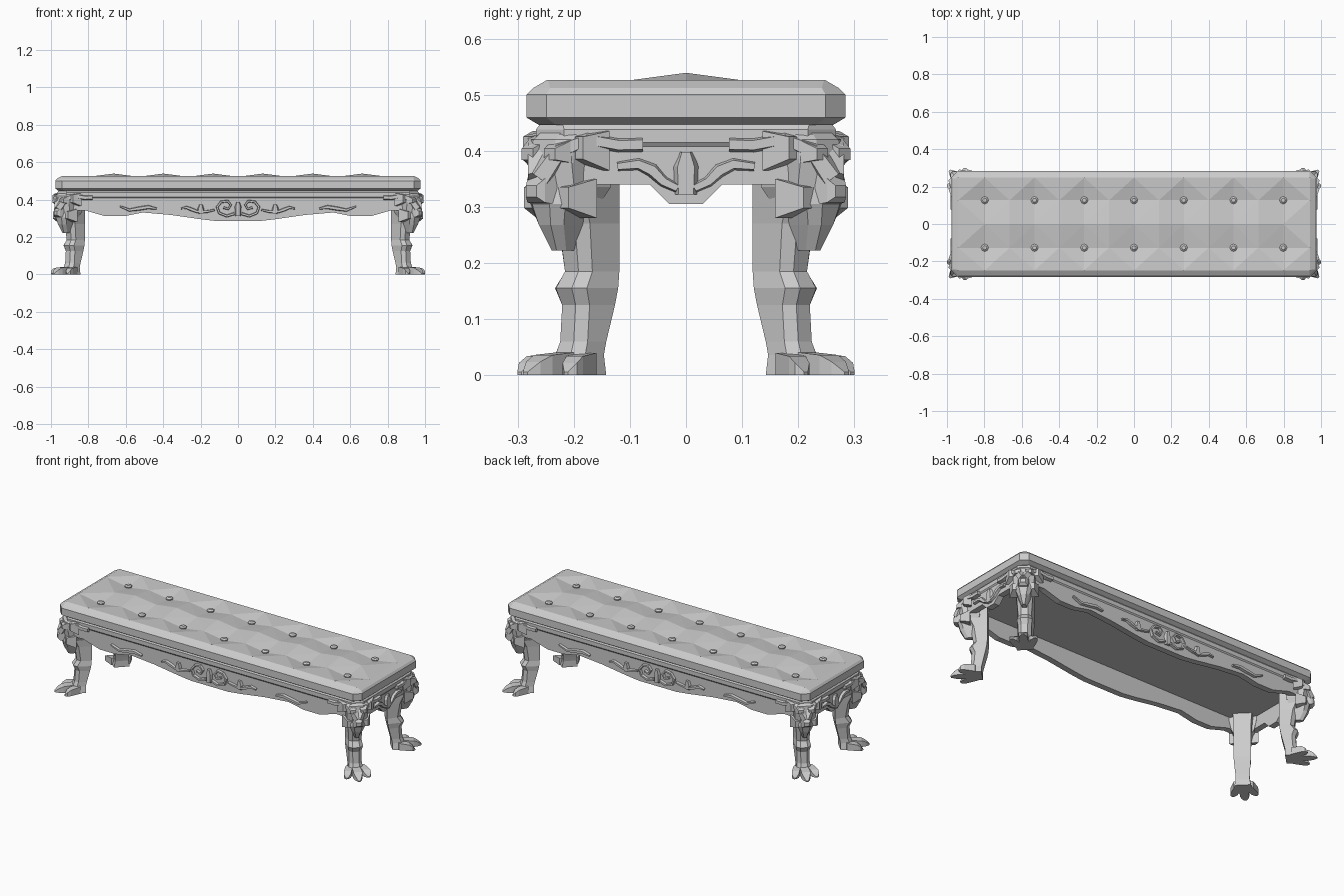
import bpy, bmesh, math
from mathutils import Vector

cube = bpy.data.objects.get("Cube")
if cube:
    bpy.data.objects.remove(cube, do_unlink=True)

grey = bpy.data.materials.new("plain_grey")
grey.use_nodes = True
grey.diffuse_color = (0.6, 0.6, 0.6, 1)
grey.node_tree.nodes["Principled BSDF"].inputs["Base Color"].default_value = (0.6, 0.6, 0.6, 1)

HALF_X, HALF_Y = 0.962, 0.262     # outer faces of the apron
OFFSET = 0.70                     # x of a corner point minus its y
SIGNS = (-1, 1)


def finish(name, bm):
    bmesh.ops.recalc_face_normals(bm, faces=bm.faces)
    mesh = bpy.data.meshes.new(name)
    bm.to_mesh(mesh)
    bm.free()
    mesh.materials.append(grey)
    obj = bpy.data.objects.new(name, mesh)
    bpy.context.collection.objects.link(obj)
    return obj


def add_loft(bm, rings, cap_end=True):
    rows = [[bm.verts.new(p) for p in ring] for ring in rings]
    n = len(rows[0])
    for a, b in zip(rows, rows[1:]):
        for i in range(n):
            j = (i + 1) % n
            bm.faces.new((a[i], a[j], b[j], b[i]))
    bm.faces.new(rows[0][::-1])
    if cap_end:
        bm.faces.new(rows[-1])


def chamfered_rect(hx, hy, c, z):
    quarter = [(hx, hy - c), (hx - c, hy)]
    pts = quarter + [(-x, y) for x, y in quarter[::-1]]
    return [(x, y, z) for x, y in pts + [(-x, -y) for x, y in pts]]


# Cushion sides and the moulding beneath
bm = bmesh.new()
add_loft(bm, [chamfered_rect(*r) for r in (
    (0.958, 0.262, 0.03, 0.446), (0.977, 0.284, 0.035, 0.459),
    (0.977, 0.284, 0.035, 0.500), (0.968, 0.272, 0.03, 0.512),
    (0.94, 0.248, 0.002, 0.526))], cap_end=False)
finish("cushion_sides", bm)

bm = bmesh.new()
add_loft(bm, [chamfered_rect(*r) for r in (
    (0.962, 0.262, 0.05, 0.408), (0.967, 0.267, 0.05, 0.415),
    (0.967, 0.267, 0.05, 0.438), (0.958, 0.26, 0.04, 0.448))])
finish("seat_base", bm)

# Tufted cushion top: pits at the buttons, crowns between them
PITCH, ROW = 0.266, 0.127
xs = [-0.94] + [k * PITCH / 2 for k in range(-6, 7)] + [0.94]
ys = [-0.248, -ROW, 0, ROW, 0.248]


def top_height(i, j):
    if i in (0, len(xs) - 1) or j in (0, 4):
        return 0.526
    button_column = i % 2 == 1
    if j == 2:
        return 0.522 if button_column else 0.539
    return 0.502 if button_column else 0.522


bm = bmesh.new()
grid = [[bm.verts.new((x, y, top_height(i, j))) for j, y in enumerate(ys)]
        for i, x in enumerate(xs)]
for i in range(len(xs) - 1):
    for j in range(4):
        a, b, c, d = grid[i][j], grid[i + 1][j], grid[i + 1][j + 1], grid[i][j + 1]
        if (i + j) % 2:
            bm.faces.new((a, b, c))
            bm.faces.new((a, c, d))
        else:
            bm.faces.new((a, b, d))
            bm.faces.new((b, c, d))
top = finish("cushion_top", bm)
if top.data.polygons[0].normal.z < 0:
    top.data.flip_normals()

# Buttons with crossed pleats
for k in range(-3, 4):
    for s in SIGNS:
        bm = bmesh.new()
        x, y = k * PITCH, s * ROW
        add_loft(bm, [[(x + r * math.cos(t * math.pi / 4), y + r * math.sin(t * math.pi / 4), z)
                       for t in range(8)] for r, z in ((0.018, 0.498), (0.02, 0.512), (0.011, 0.519))])
        finish("button", bm)


# Shaped apron panels, open underneath
def apron(name, half, lower, place, thick=0.035):
    lower = lower + [(-a, z) for a, z in lower[::-1]]
    outline = [(-half, 0.43), (half, 0.43)] + lower
    bm = bmesh.new()
    add_loft(bm, [[place(a, -depth, z) for a, z in outline] for depth in (0, thick)])
    finish(name, bm)


def on_long(s):
    return lambda a, depth, z: (a, s * (HALF_Y + depth), z)


def on_end(s):
    return lambda a, depth, z: (s * (HALF_X + depth), a, z)


long_edge = [(0.925, 0.34), (0.82, 0.343), (0.71, 0.311), (0.61, 0.311),
             (0.51, 0.331), (0.36, 0.318), (0.20, 0.295), (0.12, 0.286)]
end_edge = [(0.225, 0.34), (0.065, 0.34), (0.03, 0.305)]
for s in SIGNS:
    apron("long_apron", 0.925, long_edge, on_long(s))
    apron("end_apron", 0.225, end_edge, on_end(s))


# Raised carving: a tapering ribbon along points of (along, height, half width)
def ribbon(name, path, place, rise=0.014):
    pts = [Vector(p[:2]) for p in path]
    rings = []
    for i, p in enumerate(pts):
        t = (pts[min(i + 1, len(pts) - 1)] - pts[max(i - 1, 0)]).normalized()
        n, w = Vector((-t.y, t.x)), path[i][2]
        rings.append([place(*((p + n * k * w)[0], depth, (p + n * k * w)[1]))
                      for k, depth in ((-1, -0.006), (-0.6, rise), (0.6, rise), (1, -0.006))])
    bm = bmesh.new()
    add_loft(bm, rings)
    finish(name, bm)


def mirrored(path, m, shift=0):
    return [(m * (a + shift), z, w) for a, z, w in path]


shield = [(0, 0.322, 0.022), (0, 0.345, 0.024), (0, 0.372, 0.025), (0, 0.398, 0.012)]
end_leaf = [(0.015, 0.333, 0.009), (0.04, 0.345, 0.011), (0.06, 0.365, 0.014),
            (0.085, 0.376, 0.012), (0.122, 0.372, 0.009)]
scroll = [(0.02, 0.325, 0.009), (0.06, 0.312, 0.008), (0.1, 0.328, 0.008), (0.112, 0.36, 0.008),
          (0.09, 0.388, 0.008), (0.055, 0.392, 0.008), (0.038, 0.372, 0.007),
          (0.052, 0.35, 0.007), (0.078, 0.358, 0.008)]
tulip = [(0.195, 0.325, 0.018), (0.2, 0.35, 0.02), (0.198, 0.374, 0.01)]
tendril = [(0.125, 0.345, 0.006), (0.165, 0.336, 0.008), (0.215, 0.335, 0.009),
           (0.25, 0.348, 0.011), (0.275, 0.358, 0.009), (0.305, 0.352, 0.005)]
side_leaf = [(0.435, 0.352, 0.006), (0.48, 0.36, 0.012), (0.53, 0.352, 0.012),
             (0.58, 0.344, 0.009), (0.632, 0.364, 0.005)]
wing = [(0.26, 0.35, 0.024), (0.225, 0.4, 0.02), (0.175, 0.42, 0.014),
        (0.12, 0.41, 0.014), (0.077, 0.411, 0.014)]

for s in SIGNS:
    ribbon("end_shield", shield, on_end(s))
    ribbon("long_shield", [(a, z - 0.01, w * 0.8) for a, z, w in shield], on_long(s))
    for m in SIGNS:
        ribbon("end_leaf", mirrored(end_leaf, m), on_end(s))
        ribbon("end_wing", mirrored(wing, m), on_end(s), 0.02)
        ribbon("long_wing", mirrored(wing, m, OFFSET), on_long(s), 0.02)
        for name, path in (("scroll", scroll), ("tulip", tulip),
                           ("tendril", tendril), ("side_leaf", side_leaf)):
            ribbon(name, mirrored(path, m), on_long(s))


# Corner parts, laid out along the diagonal: d outward, w sideways
def section(z, d0, d1, back, front):
    half = [(d0, back), (d1 - 0.018, front), (d1, front * 0.5)]
    return [(d, w, z) for d, w in half + [(d, -w) for d, w in half[::-1]]]


def slab(d0, d1, w, hw, z0, z1):
    return [(d0, w - hw, z0), (d0, w + hw, z0), (d0, w + hw, z1), (d0, w - hw, z1)][:4] if d0 == d1 else None


def spike(*stations):
    # square rings along d: (d, w, half width, low z, high z)
    return [slab(d, d, w, hw, lo, hi) for d, w, hw, lo, hi in stations]


leg = [section(*r) for r in (
    (0, 0.243, 0.33, 0.042, 0.05), (0.036, 0.243, 0.31, 0.036, 0.038),
    (0.06, 0.238, 0.3, 0.037, 0.034), (0.125, 0.222, 0.295, 0.043, 0.034),
    (0.155, 0.216, 0.308, 0.045, 0.04), (0.185, 0.213, 0.288, 0.045, 0.034),
    (0.27, 0.212, 0.3, 0.045, 0.04), (0.34, 0.212, 0.33, 0.045, 0.05),
    (0.43, 0.212, 0.335, 0.05, 0.06))]
mask = [section(*r) for r in (
    (0.222, 0.295, 0.332, 0.012, 0.012), (0.268, 0.28, 0.356, 0.03, 0.03),
    (0.305, 0.26, 0.366, 0.042, 0.044), (0.335, 0.25, 0.354, 0.06, 0.054),
    (0.385, 0.25, 0.362, 0.07, 0.055), (0.42, 0.25, 0.356, 0.07, 0.055),
    (0.438, 0.25, 0.335, 0.055, 0.045))]
corner_parts = [("leg", leg), ("mask", mask)]
corner_parts.append(("middle_toe", spike(
    (0.29, 0, 0.022, 0, 0.042), (0.36, 0, 0.024, 0, 0.036), (0.385, 0, 0.018, 0, 0.024), (0.405, 0, 0.006, 0, 0.006))))
corner_parts.append(("muzzle", spike(
    (0.34, 0, 0.032, 0.302, 0.4), (0.378, 0, 0.022, 0.308, 0.35), (0.39, 0, 0.013, 0.318, 0.338))))
for m in SIGNS:
    corner_parts += [
        ("side_toe", spike((0.275, m * 0.03, 0.02, 0, 0.04), (0.33, m * 0.05, 0.021, 0, 0.034),
                           (0.348, m * 0.055, 0.018, 0, 0.022), (0.361, m * 0.059, 0.005, 0, 0.006))),
        ("brow", spike((0.34, m * 0.032, 0.024, 0.378, 0.42), (0.372, m * 0.028, 0.014, 0.384, 0.404))),
        ("cheek", spike((0.3, m * 0.05, 0.026, 0.28, 0.35), (0.352, m * 0.038, 0.018, 0.298, 0.335))),
        ("ear", spike((0.29, m * 0.075, 0.022, 0.365, 0.435), (0.335, m * 0.066, 0.01, 0.385, 0.425))),
    ]

root = math.sqrt(0.5)
for sx in SIGNS:
    for sy in SIGNS:
        for name, rings in corner_parts:
            bm = bmesh.new()
            add_loft(bm, [[(sx * (OFFSET + (d + w) * root), sy * (d - w) * root, z)
                           for d, w, z in ring] for ring in rings])
            finish(name, bm)
